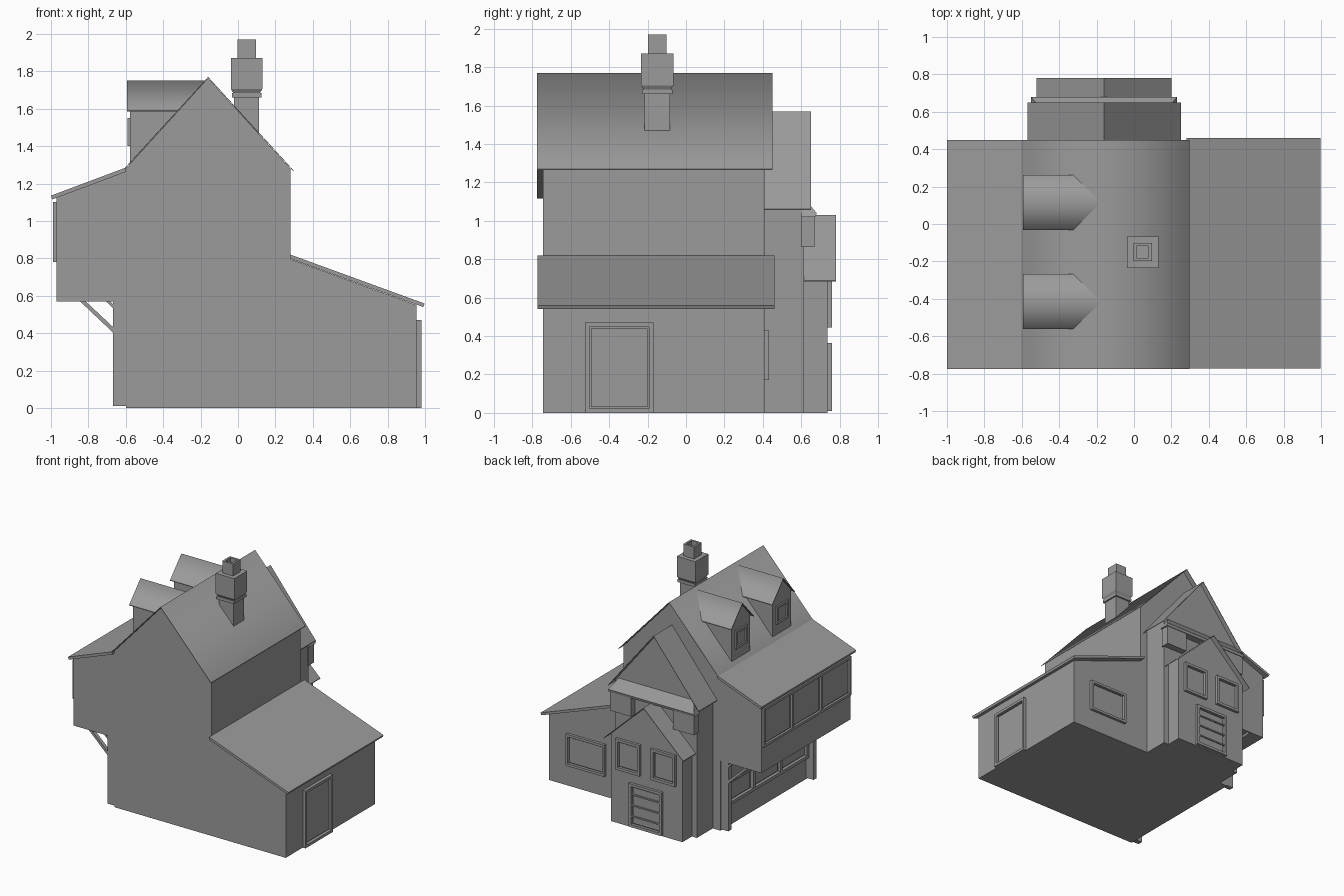
import bpy, bmesh

if "Cube" in bpy.data.objects:
    bpy.data.objects.remove(bpy.data.objects["Cube"])

# One darker grey for the whole building
GREY = bpy.data.materials.new("dark_grey")
GREY.diffuse_color = (0.33, 0.33, 0.33, 1)
GREY.use_nodes = True
GREY.node_tree.nodes["Principled BSDF"].inputs["Base Color"].default_value = GREY.diffuse_color


def finish(name, bm, smooth=()):
    bmesh.ops.recalc_face_normals(bm, faces=bm.faces)
    me = bpy.data.meshes.new(name)
    bm.to_mesh(me)
    bm.free()
    me.materials.append(GREY)
    for i in smooth:
        me.polygons[i].use_smooth = True
    ob = bpy.data.objects.new(name, me)
    bpy.context.collection.objects.link(ob)
    return ob


def add_prism(bm, profile, axis, a, b):
    """Extrude a profile along x (profile is y,z) or y (profile is x,z)."""
    def co(u, z, t):
        return (t, u, z) if axis == 'x' else (u, t, z)
    lo = [bm.verts.new(co(u, z, a)) for u, z in profile]
    hi = [bm.verts.new(co(u, z, b)) for u, z in profile]
    n = len(profile)
    bm.faces.new(lo)
    bm.faces.new(hi[::-1])
    for i in range(n):
        bm.faces.new((lo[i], lo[(i + 1) % n], hi[(i + 1) % n], hi[i]))


def prism(name, profile, axis, a, b, smooth=()):
    bm = bmesh.new()
    add_prism(bm, profile, axis, a, b)
    return finish(name, bm, smooth)


def rect(u0, u1, z0, z1):
    return [(u0, z0), (u1, z0), (u1, z1), (u0, z1)]


def box(name, x0, x1, y0, y1, z0, z1):
    return prism(name, rect(x0, x1, z0, z1), 'y', y0, y1)


def house(c, h, z0, ze, za):
    return [(c - h, z0), (c + h, z0), (c + h, ze), (c, za), (c - h, ze)]


def gable_roof(name, c, h, ze, za, t, axis, a, b, soft=False):
    """Thin two-slope sheet; soft shades the two slopes across the ridge."""
    return prism(name, [(c - h, ze), (c, za), (c + h, ze),
                        (c + h, ze - t), (c, za - t), (c - h, ze - t)],
                 axis, a, b, (2, 3) if soft else ())


def window(name, axis, wall, out, u0, u1, z0, z1, w=0.02, cols=1, rows=1):
    """Raised frame with a slim inner pane and dividing bars."""
    bm = bmesh.new()
    top = wall + out
    add_prism(bm, rect(u0, u0 + w, z0, z1), axis, wall, top)
    add_prism(bm, rect(u1 - w, u1, z0, z1), axis, wall, top)
    add_prism(bm, rect(u0 + w, u1 - w, z1 - w, z1), axis, wall, top)
    add_prism(bm, rect(u0 + w, u1 - w, z0, z0 + w), axis, wall, top)
    for i in range(1, cols):
        u = u0 + (u1 - u0) * i / cols
        add_prism(bm, rect(u - w / 2, u + w / 2, z0 + w, z1 - w), axis, wall, top)
    for i in range(1, rows):
        z = z0 + (z1 - z0) * i / rows
        add_prism(bm, rect(u0 + w, u1 - w, z - w / 4, z + w / 4), axis, wall, wall + out * 0.8)
    for i in range(cols):
        p = u0 + (u1 - u0) * i / cols + w * 1.4
        q = u0 + (u1 - u0) * (i + 1) / cols - w * 1.4
        add_prism(bm, rect(p, q, z0 + w * 1.4, z1 - w * 1.4), axis, wall, wall + out * 0.4)
    return finish(name, bm)


Y0, Y1 = -0.745, 0.41

# Main house and its steep roof
prism("main_house", house(-0.16, 0.44, 0, 1.28, 1.763), 'y', Y0, Y1)
gable_roof("main_roof", -0.16, 0.457, 1.27, 1.77, 0.005, 'y', -0.775, 0.45, True)

# Overhanging upper storey on the left
prism("jetty", [(-0.97, 0.57), (-0.59, 0.57), (-0.59, 1.27), (-0.97, 1.13)], 'y', Y0, Y1)
prism("jetty_roof", [(-1.0, 1.135), (-0.6, 1.285), (-0.6, 1.262), (-0.993, 1.115)],
      'y', -0.775, 0.45)
window("jetty_windows", 'x', -0.97, -0.018, -0.73, 0.40, 0.78, 1.10, 0.02, cols=3)
window("shop_windows", 'x', -0.6, -0.025, -0.70, 0.36, 0.18, 0.54, 0.025, cols=3, rows=2)

# Posts and diagonal brackets under the overhang
for side, y in (("front", Y0 + 0.005), ("back", Y1 - 0.045)):
    box(side + "_post", -0.667, -0.595, y, y + 0.04, 0.01, 0.575)
    prism(side + "_brace", [(-0.85, 0.575), (-0.82, 0.575), (-0.665, 0.43), (-0.665, 0.40)],
          'y', y + 0.005, y + 0.035)
    prism(side + "_small_brace", [(-0.71, 0.575), (-0.69, 0.575), (-0.665, 0.55), (-0.665, 0.53)],
          'y', y + 0.005, y + 0.035)

# Dormers on the left roof slope
for i, c in enumerate((0.115, -0.415)):
    prism(f"dormer_{i}", house(c, 0.12, 1.25, 1.61, 1.742), 'x', -0.578, -0.2)
    gable_roof(f"dormer_roof_{i}", c, 0.147, 1.59, 1.752, 0.005, 'x', -0.594, -0.178, True)
    window(f"dormer_window_{i}", 'x', -0.578, -0.012, c - 0.075, c + 0.075, 1.40, 1.55)

# Lean-to on the right
prism("lean_to", [(0.27, 0), (0.955, 0), (0.955, 0.55), (0.27, 0.80)], 'y', Y0, Y1)
prism("lean_to_roof", [(0.28, 0.82), (0.998, 0.558), (0.99, 0.54), (0.28, 0.798)],
      'y', -0.773, 0.46)
window("lean_to_door", 'x', 0.955, 0.025, -0.525, -0.17, 0.0, 0.47, 0.022)
window("lean_to_window", 'y', Y1, 0.022, 0.44, 0.79, 0.17, 0.43, 0.02)

# Rear wing
prism("rear_wing", house(-0.16, 0.37, 0, 1.10, 1.562), 'y', Y1 - 0.01, 0.615)
gable_roof("rear_wing_roof", -0.16, 0.41, 1.062, 1.57, 0.006, 'y', Y1, 0.65)

# Pent strip across the rear gable, upper edge tucked in under the roof
pent = prism("rear_pent_roof", [(0.60, 1.14), (0.68, 1.04), (0.675, 1.02), (0.60, 1.02)],
             'x', -0.55, 0.23)
for v in pent.data.vertices:
    if v.co.z > 1.1:
        v.co.x = -0.16 + (v.co.x + 0.16) * 0.84
for side, x in (("left", -0.54), ("right", 0.03)):
    box("rear_bracket_" + side, x, x + 0.19, 0.60, 0.67, 0.865, 1.025)

# Rear porch with two windows and a slatted door
prism("porch", house(-0.16, 0.325, 0, 0.72, 1.022), 'y', 0.60, 0.738)
gable_roof("porch_roof", -0.16, 0.36, 0.69, 1.03, 0.006, 'y', 0.60, 0.78)
for side, x in (("left", -0.43), ("right", -0.11)):
    window("porch_window_" + side, 'y', 0.738, 0.022, x, x + 0.22, 0.445, 0.70, 0.022)
window("porch_door", 'y', 0.738, 0.022, -0.31, -0.01, 0.01, 0.365, 0.022, rows=4)

# Chimney: stacked square sections ending in a hollow pot
bm = bmesh.new()
rings = [(0.067, 1.40), (0.067, 1.66), (0.079, 1.66), (0.079, 1.685), (0.072, 1.685),
         (0.084, 1.705), (0.084, 1.872), (0.049, 1.872), (0.049, 1.97), (0.032, 1.97),
         (0.032, 1.90)]
prev = None
for h, z in rings:
    ring = [bm.verts.new((0.046 + sx * h, -0.15 + sy * h, z))
            for sx, sy in ((-1, -1), (1, -1), (1, 1), (-1, 1))]
    if prev:
        for k in range(4):
            bm.faces.new((prev[k], prev[(k + 1) % 4], ring[(k + 1) % 4], ring[k]))
    else:
        bm.faces.new(ring[::-1])
    prev = ring
bm.faces.new(prev)
finish("chimney", bm)
